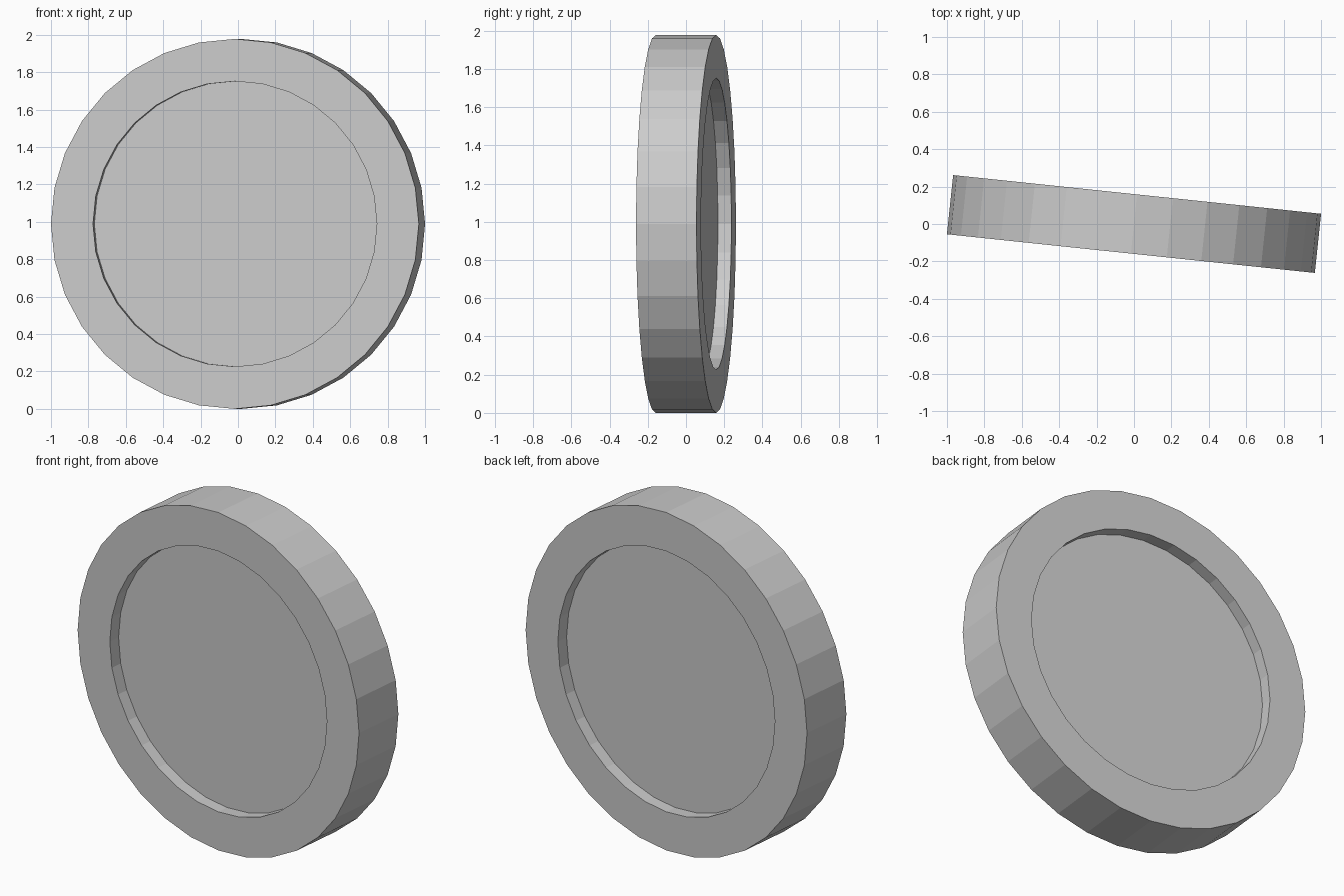
import bpy, bmesh
from math import sin, cos, radians, tau

if "Cube" in bpy.data.objects:
    bpy.data.objects.remove(bpy.data.objects["Cube"])

SIDES = 32
R_OUT, R_IN = 0.989, 0.763
HALF, FLOOR = 0.159, 0.088   # half thickness of rim and of sunken disc

bm = bmesh.new()


def ring(r, y):
    return [bm.verts.new((r * sin(tau * i / SIDES), y, r * cos(tau * i / SIDES)))
            for i in range(SIDES)]


# Wheel profile: front recess, rim, back recess
profile = [(R_IN, -FLOOR), (R_IN, -HALF), (R_OUT, -HALF),
           (R_OUT, HALF), (R_IN, HALF), (R_IN, FLOOR)]
rings = [ring(r, y) for r, y in profile]
for a, b in zip(rings, rings[1:]):
    for i in range(SIDES):
        j = (i + 1) % SIDES
        bm.faces.new((a[i], a[j], b[j], b[i]))

# Sunken discs on both sides
bm.faces.new(rings[0])
bm.faces.new(rings[-1])
bmesh.ops.recalc_face_normals(bm, faces=bm.faces)

mesh = bpy.data.meshes.new("wheel")
bm.to_mesh(mesh)
bm.free()
wheel = bpy.data.objects.new("wheel", mesh)
bpy.context.collection.objects.link(wheel)
wheel.location.z = R_OUT
wheel.rotation_euler.z = radians(-6)
